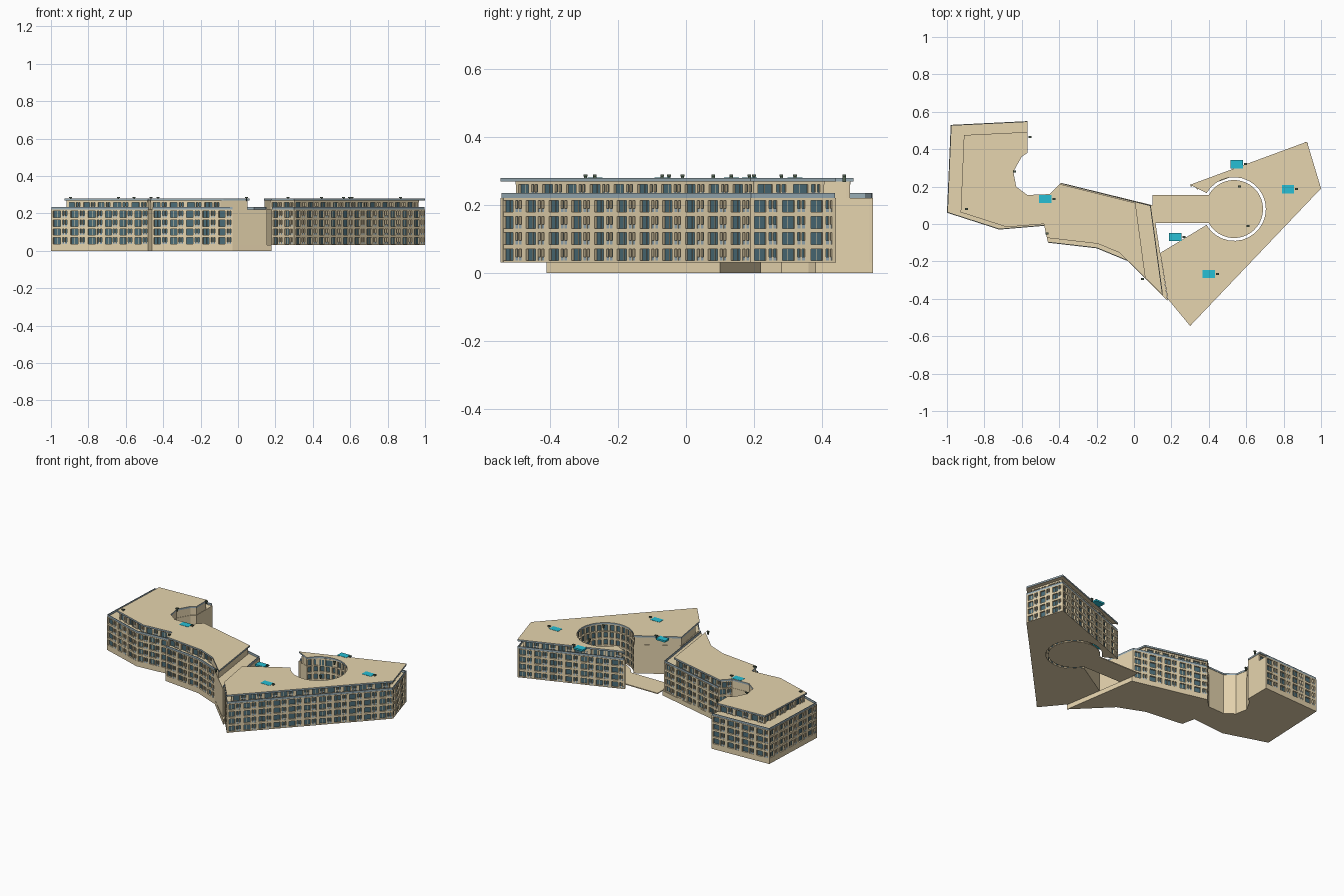
import bpy, bmesh, math
from mathutils import Vector

if "Cube" in bpy.data.objects:
    bpy.data.objects.remove(bpy.data.objects["Cube"])


def material(name, rgb):
    m = bpy.data.materials.new(name)
    m.diffuse_color = (*rgb, 1)
    m.use_nodes = True
    m.node_tree.nodes["Principled BSDF"].inputs["Base Color"].default_value = m.diffuse_color
    return m


TAN = material("plaster", (0.79, 0.66, 0.425))
GLASS = material("window_glass", (0.07, 0.15, 0.185))
STEEL = material("fascia_grey", (0.32, 0.42, 0.47))
TEAL = material("teal", (0.02, 0.52, 0.66))
DARK = material("vent_green", (0.08, 0.12, 0.08))


def finish(bm, name, *mats):
    bmesh.ops.recalc_face_normals(bm, faces=bm.faces)
    me = bpy.data.meshes.new(name)
    bm.to_mesh(me)
    bm.free()
    for m in mats:
        me.materials.append(m)
    ob = bpy.data.objects.new(name, me)
    bpy.context.collection.objects.link(ob)
    return ob


def add_prism(bm, pts, z0, z1, side=0):
    lo = [bm.verts.new((x, y, z0)) for x, y in pts]
    hi = [bm.verts.new((x, y, z1)) for x, y in pts]
    bm.faces.new(lo[::-1])
    bm.faces.new(hi)
    for i in range(len(pts)):
        j = (i + 1) % len(pts)
        bm.faces.new((lo[i], lo[j], hi[j], hi[i])).material_index = side


def prism(name, pts, z0, z1, *mats):
    bm = bmesh.new()
    add_prism(bm, pts, z0, z1, len(mats) - 1)
    return finish(bm, name, *mats)


def inset(pts, ds):
    """Move every edge of a counter-clockwise outline inward by its own distance."""
    n, out, lines = len(pts), [], []
    for i in range(n):
        p, q = Vector(pts[i]), Vector(pts[(i + 1) % n])
        t = (q - p).normalized()
        lines.append((p + Vector((-t.y, t.x)) * ds[i], t))
    for i in range(n):
        (a, t), (b, u) = lines[i - 1], lines[i]
        c = t.x * u.y - t.y * u.x
        w = b - a
        out.append(tuple(b if abs(c) < 1e-4 else a + t * ((w.x * u.y - w.y * u.x) / c)))
    return out


def edge_wall(bm, pts, i, d0, d1, z0, z1):
    """Mitred wall along edge i of an outline, from inset d0 to inset d1."""
    a, b = inset(pts, [d0] * len(pts)), inset(pts, [d1] * len(pts))
    j = (i + 1) % len(pts)
    add_prism(bm, [a[i], a[j], b[j], b[i]], z0, z1)


def wall_box(bm, p, q, s0, s1, d0, d1, z0, z1):
    """Box along edge pq between fractions s0..s1 and outward depths d0..d1."""
    p, q = Vector(p), Vector(q)
    t = (q - p).normalized()
    o = Vector((t.y, -t.x))
    a, b = p.lerp(q, s0), p.lerp(q, s1)
    add_prism(bm, [a + o * d1, b + o * d1, b + o * d0, a + o * d0], z0, z1)


PIERS = [(0, .13), (.54, .65), (.76, .81), (.92, 1)]


def facade(walls, rails, p, q, z0, h, floors, bay=0.095):
    length = (Vector(q) - Vector(p)).length
    n = max(1, round(length / bay))
    small = length < 0.06
    for i in range(n):
        for a, b in ([(0, .2), (.8, 1)] if small else PIERS):
            wall_box(walls, p, q, (i + a) / n, (i + b) / n, -.012, 0, z0, z0 + h * floors)
        for f in range(0 if small else floors):
            z = z0 + f * h
            wall_box(rails, p, q, (i + .65) / n, (i + .92) / n, -.004, -.001, z + .006, z + .017)
            wall_box(walls, p, q, (i + .33) / n, (i + .345) / n, -.012, -.008, z, z + h)


Z0, H, ZT, ZR, TOP = 0.03, 0.0475, 0.22, 0.268, 0.279


def block(name, pts, windowed, setback):
    """Four storeys, a set-back fifth storey and terrace balustrades."""
    n = len(pts)
    walls, rails, slabs = bmesh.new(), bmesh.new(), bmesh.new()
    # glazed core and floor slabs
    prism(name + "_glass_core", inset(pts, [.01] * n), Z0 + .003, ZT - .002, GLASS)
    for f in range(5):
        z = Z0 + f * H
        add_prism(slabs, pts, max(Z0, z - .007), min(ZT, z + .006))
    # set-back top storey
    upper = inset(pts, setback)
    prism(name + "_upper_glass", inset(upper, [.009] * n), ZT - .001, ZR + .002, GLASS)
    for i in range(n):
        p, q, a, b = pts[i], pts[(i + 1) % n], upper[i], upper[(i + 1) % n]
        if windowed[i]:
            facade(walls, rails, p, q, Z0, H, 4)
            facade(walls, rails, a, b, ZT, ZR - ZT, 1)
            edge_wall(walls, upper, i, -.001, .012, ZR - .009, ZR)
        else:
            edge_wall(walls, pts, i, 0, .012, Z0, ZT)
            edge_wall(walls, upper, i, 0, .012, ZT, ZR)
        if setback[i] > .015:
            edge_wall(rails, pts, i, .002, .005, ZT, ZT + .014)
    finish(slabs, name + "_floor_slabs", TAN)
    finish(walls, name + "_walls", TAN)
    finish(rails, name + "_balustrades", STEEL)


# west wing: long cranked block on a podium
west = [(-1, .06), (-.72, -.03), (-.48, -.01), (-.46, -.10), (-.2, -.13), (-.03, -.2),
        (.155, -.38), (.09, .10), (-.39, .22), (-.45, .16), (-.57, .155), (-.63, .2),
        (-.645, .28), (-.60, .36), (-.57, .38), (-.57, .55), (-.98, .53)]
west_win = [1, 1, 0, 1, 1, 0, 0, 1, 1, 0, 0, 0, 0, 0, 0, 1, 1]
west_set = [.035, .02, .002, .035, .035, .002, .09, .018, .004, .002, .002, .002,
            .002, .002, .002, .068, .083]
podium = west[:6] + [(.18, -.41), (.10, .10)] + west[8:]
prism("west_podium", podium, 0, Z0 + .001, TAN)
block("west", west, west_win, west_set)
west_roof = inset(west, [max(0, d - .01) for d in west_set])
prism("west_roof", west_roof, ZR, TOP, TAN, STEEL)

# east wing: pointed block wrapped around a round courtyard
CX, CY, R, N = .535, .08, .17, 24
ring = []
for i in range(N + 1):
    a = math.radians(150 - 300 * i / N)
    ring.append((CX + R * math.cos(a), CY + R * math.sin(a)))
east = [(.30, -.545), (1, .19), (.925, .44), (.30, .21)] + ring + [(.14, -.155), (.18, -.40)]
east_win = [1, 1, 1, 0] + [1] * N + [0, 0, 1]
east_set = [.03, .03, .025, .002] + [.006] * N + [.002, .002, .03]
block("east", east, east_win, east_set)
prism("east_roof", east, ZR, TOP, TAN, STEEL)

# courtyard disc with its approach path
half = math.asin(.075 / .155)
disc = [(.10, .155), (.10, .005)]
for i in range(33):
    a = math.pi + half + (2 * math.pi - 2 * half) * i / 32
    disc.append((CX + .155 * math.cos(a), CY + .155 * math.sin(a)))
prism("courtyard_path", disc, .03, .036, TAN)

# rooftop hatches and vents
hatches, vents = bmesh.new(), bmesh.new()


def rect(bm, x, y, w, d, z0, z1):
    add_prism(bm, [(x - w / 2, y - d / 2), (x + w / 2, y - d / 2),
                   (x + w / 2, y + d / 2), (x - w / 2, y + d / 2)], z0, z1)


spots = [(-.895, .08), (-.64, .28), (-.555, .465), (-.465, -.05), (.045, -.295),
         (.565, .2), (.61, -.01)]
for x, y in [(-.475, .133), (.22, -.07), (.40, -.268), (.55, .32), (.823, .186)]:
    rect(hatches, x, y, .066, .044, TOP - .01, TOP + .0015)
    spots.append((x + .047, y))
for x, y in spots:
    rect(vents, x, y, .007, .009, TOP - .012, TOP + .007)
    rect(vents, x, y, .016, .011, TOP + .004, TOP + .010)
finish(hatches, "roof_hatches", TEAL)
finish(vents, "roof_vents", DARK)
